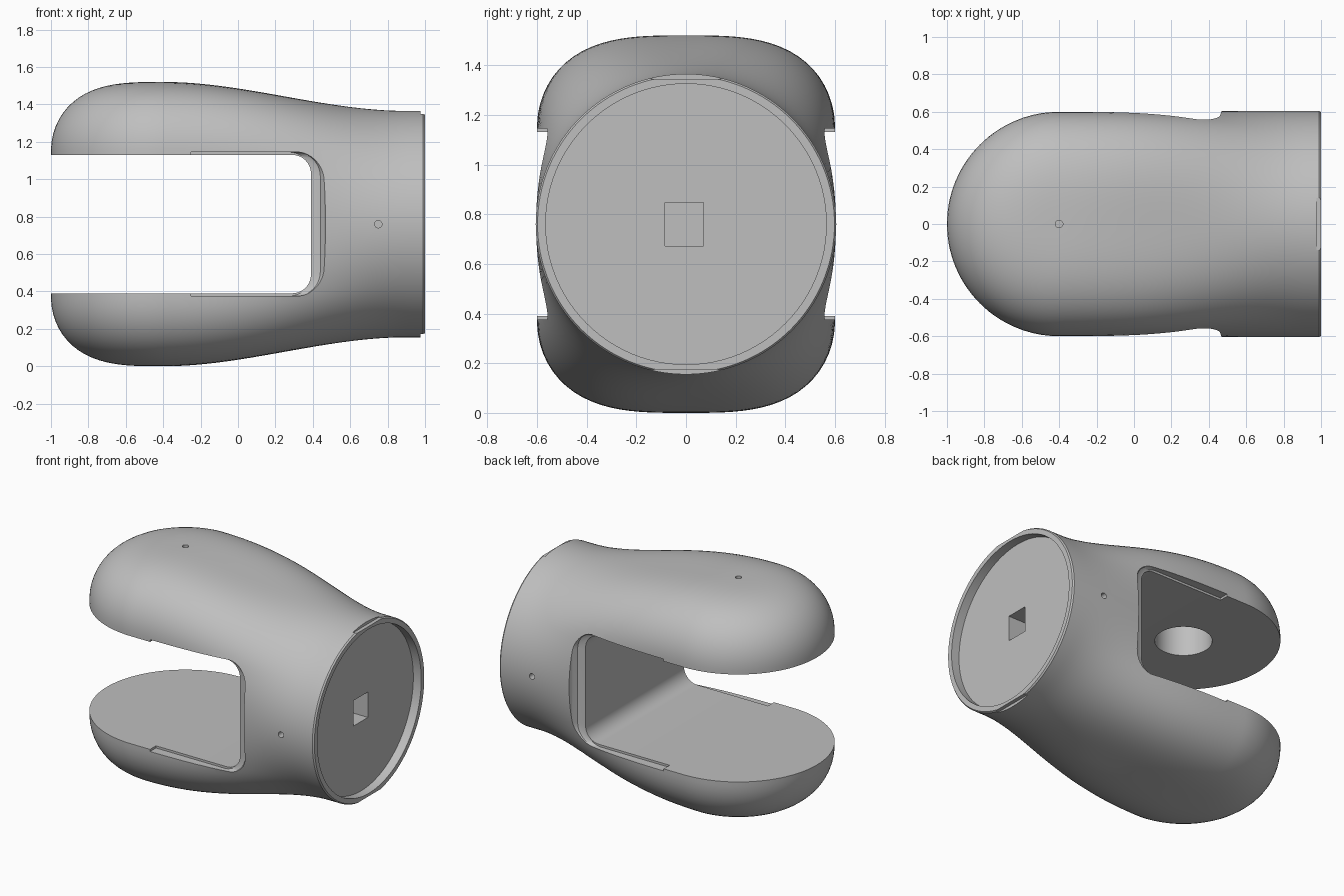
import bpy, bmesh
from math import sin, cos, pi, radians
from mathutils import Matrix, Vector

if "Cube" in bpy.data.objects:
    bpy.data.objects.remove(bpy.data.objects["Cube"], do_unlink=True)

MID = 0.76         # height of the centre line
PIVOT_X = -0.4     # centre of the rounded jaw ends
TUBE_R = 0.605     # radius of the round socket

grey = bpy.data.materials.new("grey plastic")
grey.use_nodes = True
grey.diffuse_color = (0.52, 0.52, 0.52, 1)
grey.node_tree.nodes["Principled BSDF"].inputs["Base Color"].default_value = grey.diffuse_color


def make_object(name, bm):
    bmesh.ops.recalc_face_normals(bm, faces=bm.faces)
    mesh = bpy.data.meshes.new(name)
    bm.to_mesh(mesh)
    bm.free()
    mesh.materials.append(grey)
    obj = bpy.data.objects.new(name, mesh)
    bpy.context.collection.objects.link(obj)
    return obj


# Body: half sections swept along one side, around the jaw end and back
def jaw_radius(a):
    """Polar radius of the jaw section: upright sides, domed top and bottom."""
    lo, hi = 0.3, 1.0
    for _ in range(40):
        r = (lo + hi) / 2
        y, z = r * cos(a), max(0, abs(r * sin(a)) - 0.39)
        if (y / 0.6) ** 3.2 + (z / 0.37) ** 2 > 1:
            hi = r
        else:
            lo = r
    return lo


ROWS = 64
angles = [-pi / 2 + pi * i / ROWS for i in range(ROWS + 1)]
jaw = [jaw_radius(a) for a in angles]


def half_section(x):
    s = min(1, max(0, (x - PIVOT_X) / 1.3))
    w = s * s * (3 - 2 * s)
    scale = 0.988 if x > 0.995 else 1
    points = []
    for a, r in zip(angles, jaw):
        r = r + (TUBE_R - r) * w + 0.12 * w * (1 - w) * sin(2 * a) ** 2
        points.append((r * scale * cos(a), r * scale * sin(a)))
    return points


def build_body():
    stations = [1, 0.99] + [0.95 - 1.35 * i / 32 for i in range(33)]
    columns = [[(x, h, MID + z) for h, z in half_section(x)] for x in stations]
    end = half_section(PIVOT_X)
    for i in range(1, 56):
        t = pi * i / 56
        columns.append([(PIVOT_X - sin(t) * h, cos(t) * h, MID + z) for h, z in end])
    columns += [[(x, -h, MID + z) for h, z in half_section(x)] for x in reversed(stations)]
    bm = bmesh.new()
    grid = [[bm.verts.new(p) for p in col] for col in columns]
    for a, b in zip(grid, grid[1:]):
        for j in range(ROWS):
            bm.faces.new((a[j], b[j], b[j + 1], a[j + 1]))
    bmesh.ops.remove_doubles(bm, verts=bm.verts, dist=1e-5)
    bmesh.ops.holes_fill(bm, edges=[e for e in bm.edges if e.is_boundary], sides=0)
    return make_object("clevis_body", bm)


body = build_body()
cutters = []


# Cutter helpers
def slot_cutter(name, x0, half, radius, rings):
    """Rounded slot running across y; rings are (y, right end x) pairs."""
    bm = bmesh.new()
    loops = []
    for y, x1 in rings:
        pts = [(x0, half), (x0, -half)]
        for sign, start in ((-1, -pi / 2), (1, 0)):
            for k in range(13):
                a = start + pi / 2 * k / 12
                pts.append((x1 - radius + radius * cos(a),
                            sign * (half - radius) + radius * sin(a)))
        loops.append([bm.verts.new((x, y, MID + z)) for x, z in pts])
    for a, b in zip(loops, loops[1:]):
        for i in range(len(a)):
            j = (i + 1) % len(a)
            bm.faces.new((a[i], a[j], b[j], b[i]))
    bm.faces.new(loops[0])
    bm.faces.new(loops[-1])
    cutters.append(make_object(name, bm))


def round_cutter(name, radius, start, end, sides):
    a, b = Vector(start), Vector(end)
    turn = (b - a).to_track_quat("Z", "Y").to_matrix().to_4x4()
    bm = bmesh.new()
    bmesh.ops.create_cone(bm, cap_ends=True, segments=sides, radius1=radius, radius2=radius,
                          depth=(b - a).length, matrix=Matrix.Translation((a + b) / 2) @ turn)
    cutters.append(make_object(name, bm))


def box_cutter(name, centre, size):
    bm = bmesh.new()
    bmesh.ops.create_cube(bm, size=1, matrix=Matrix.Translation(centre) @ Matrix.Diagonal((*size, 1)))
    cutters.append(make_object(name, bm))


# Jaw opening with a flared lip on both sides
slot_cutter("jaw_slot", -1.3, 0.37, 0.1, [(-0.8, 0.39), (0.8, 0.39)])
for side in (-1, 1):
    slot_cutter("slot_lip", -0.25, 0.385, 0.13,
                [(side * 0.535, 0.4), (side * 0.55, 0.44), (side * 0.58, 0.46), (side * 0.64, 0.48)])

# Socket recess, square key hole and rim notches
round_cutter("socket_recess", 0.565, (0.94, 0, MID), (1.2, 0, MID), 96)
box_cutter("key_hole", (0.85, -0.007, MID), (0.25, 0.155, 0.175))
for side in (-1, 1):
    box_cutter("rim_notch", (1.025, 0, MID + side * 0.635), (0.1, 0.28, 0.1))

# Pivot bore under the upper jaw and small pin holes
round_cutter("pivot_bore", 0.178, (PIVOT_X, 0, 1.0), (PIVOT_X, 0, 1.38), 64)
round_cutter("top_pin_hole", 0.02, (PIVOT_X, 0, 1.3), (PIVOT_X, 0, 1.7), 24)
for side in (-1, 1):
    round_cutter("side_pin_hole", 0.02, (0.75, side * 0.45, MID), (0.75, side * 0.8, MID), 24)

# Apply the cuts and smooth the result
bpy.ops.object.select_all(action="DESELECT")
bpy.context.view_layer.objects.active = body
body.select_set(True)
for cutter in cutters:
    cutter.hide_render = True
    mod = body.modifiers.new(cutter.name, "BOOLEAN")
    mod.operation = "DIFFERENCE"
    mod.solver = "EXACT"
    mod.object = cutter
    bpy.ops.object.modifier_apply(modifier=mod.name)
for cutter in cutters:
    bpy.data.objects.remove(cutter, do_unlink=True)
bpy.ops.object.shade_smooth_by_angle(angle=radians(30))
